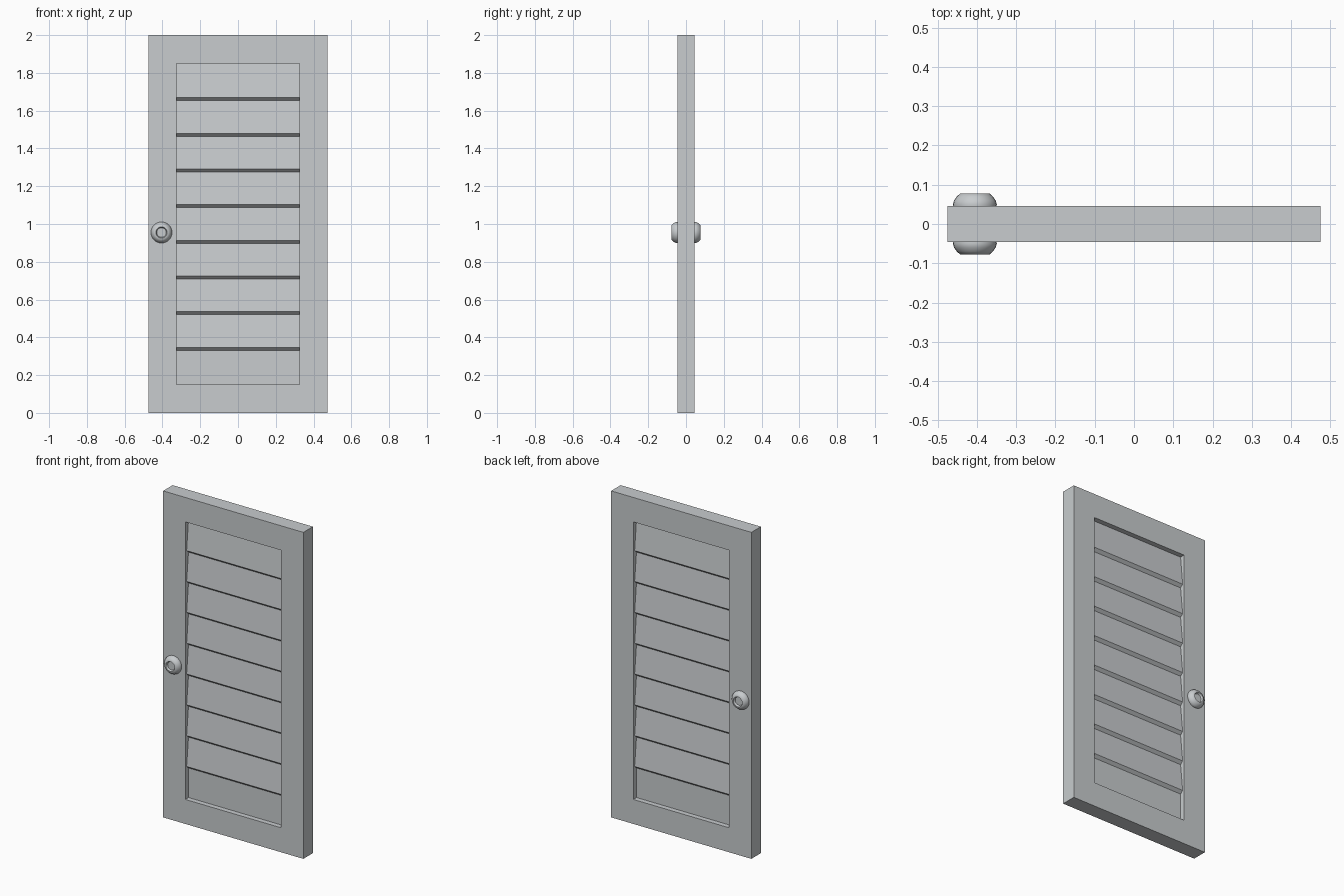
import bpy, bmesh, math

if "Cube" in bpy.data.objects:
    bpy.data.objects.remove(bpy.data.objects["Cube"])

grey = bpy.data.materials.new("light_grey")
grey.diffuse_color = (0.58, 0.605, 0.62, 1)
grey.use_nodes = True
grey.node_tree.nodes["Principled BSDF"].inputs["Base Color"].default_value = grey.diffuse_color

W, H, T = 0.475, 2.0, 0.046            # half width, height, half thickness
OX, Z0, Z1 = 0.325, 0.15, 1.85         # opening half width, bottom, top


def finish(bm, name):
    bmesh.ops.recalc_face_normals(bm, faces=bm.faces[:])
    me = bpy.data.meshes.new(name)
    bm.to_mesh(me)
    bm.free()
    me.materials.append(grey)
    ob = bpy.data.objects.new(name, me)
    bpy.context.collection.objects.link(ob)
    return ob


# Door frame: one rectangular ring
def rect(hx, lo, hi):
    return [(-hx, lo), (hx, lo), (hx, hi), (-hx, hi)]


bm = bmesh.new()
loops = [[bm.verts.new((x, y, z)) for x, z in r]
         for r, y in ((rect(W, 0, H), -T), (rect(W, 0, H), T),
                      (rect(OX, Z0, Z1), T), (rect(OX, Z0, Z1), -T))]
for k in range(4):
    a, b = loops[k], loops[(k + 1) % 4]
    for i in range(4):
        j = (i + 1) % 4
        bm.faces.new((a[i], a[j], b[j], b[i]))
finish(bm, "door_frame")

# Lapped slats: stepped profile on both sides, upright bottom board
INNER, OUTER, LIP, N = 0.015, 0.033, 0.008, 9
pitch = (Z1 - Z0) / N
side = [(INNER, Z0)]
for i in range(1, N):
    z = Z0 + i * pitch
    side += [(INNER, z - LIP), (OUTER, z + LIP)]
side.append((INNER, Z1))
bm = bmesh.new()
rows = [[bm.verts.new((x, s * y, z)) for x in (-OX, OX) for s in (-1, 1)]
        for y, z in side]
for a, b in zip(rows, rows[1:]):
    for p, q in ((0, 2), (1, 3)):
        bm.faces.new((a[p], a[q], b[q], b[p]))
for r in (rows[0], rows[-1]):
    bm.faces.new((r[0], r[1], r[3], r[2]))
for p, q in ((0, 1), (2, 3)):
    for a, b in zip(rows, rows[1:]):
        bm.faces.new((a[p], a[q], b[q], b[p]))
finish(bm, "slat_panel")

# Door knobs: turned profile (radius, distance from door centre) with dished face
KX, KZ, SEG = -0.405, 0.955, 24
profile = [(0.054, 0.040), (0.056, 0.050), (0.053, 0.060), (0.046, 0.070),
           (0.038, 0.077), (0.030, 0.078), (0.025, 0.066)]
for s, name in ((-1, "front_knob"), (1, "back_knob")):
    bm = bmesh.new()
    rings = [[bm.verts.new((KX + r * math.cos(2 * math.pi * k / SEG), s * d,
                            KZ + r * math.sin(2 * math.pi * k / SEG)))
              for k in range(SEG)] for r, d in profile]
    for a, b in zip(rings, rings[1:]):
        for k in range(SEG):
            j = (k + 1) % SEG
            bm.faces.new((a[k], a[j], b[j], b[k]))
    bm.faces.new(rings[0])
    bm.faces.new(rings[-1])
    ob = finish(bm, name)
    bpy.ops.object.select_all(action='DESELECT')
    ob.select_set(True)
    bpy.context.view_layer.objects.active = ob
    bpy.ops.object.shade_smooth_by_angle(angle=math.radians(40))
